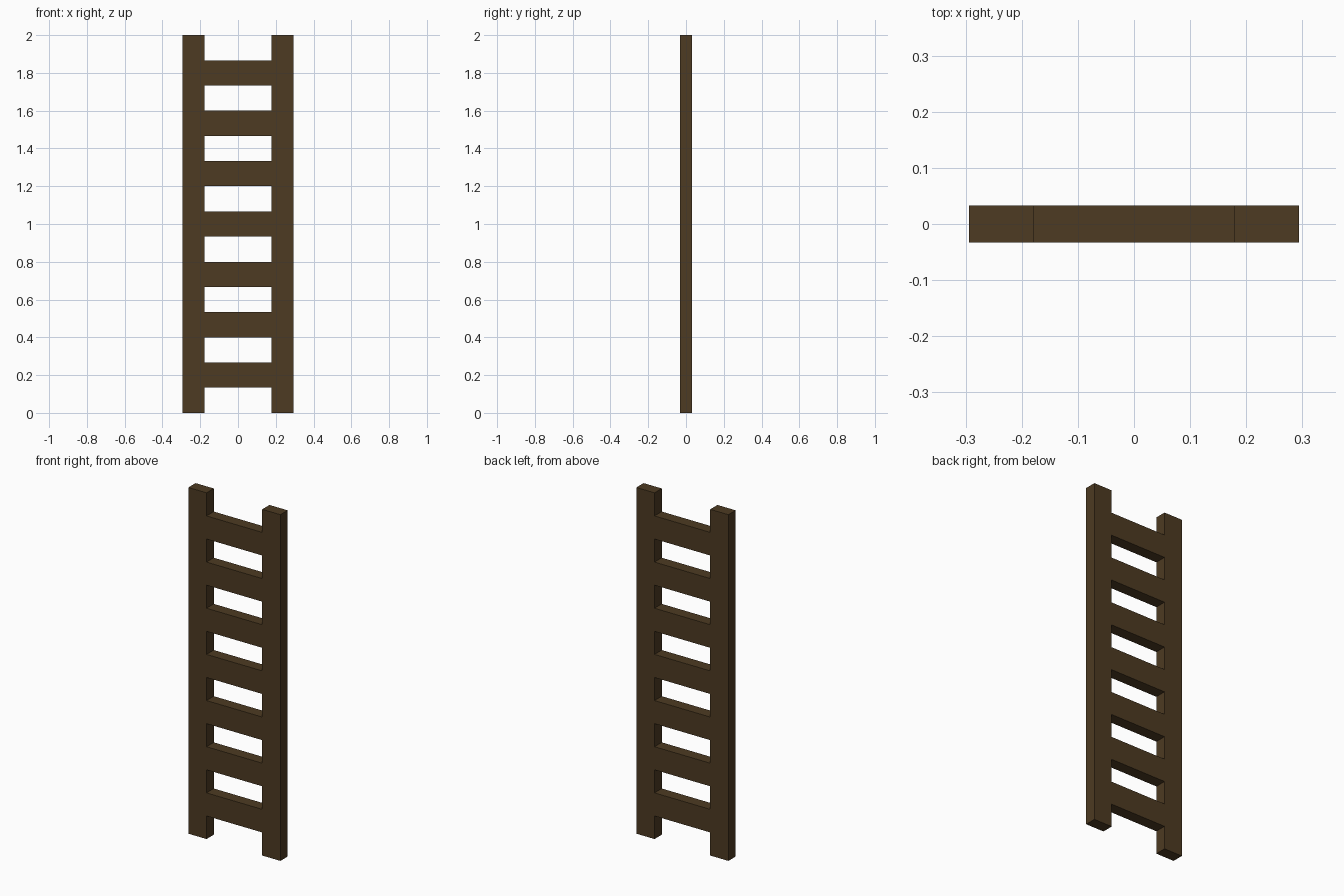
import bpy
import bmesh

if "Cube" in bpy.data.objects:
    bpy.data.objects.remove(bpy.data.objects["Cube"])

wood = bpy.data.materials.new("dark_wood")
wood.diffuse_color = (0.075, 0.043, 0.016, 1)
wood.use_nodes = True
wood.node_tree.nodes["Principled BSDF"].inputs["Base Color"].default_value = wood.diffuse_color

HALF_DEPTH = 0.033
INNER, OUTER = 0.178, 0.294
UNIT = 2 / 15          # rung height, equal to the gap between rungs


def box(name, x0, x1, z0, z1):
    """Flat-shaded board spanning the given x and z ranges."""
    bm = bmesh.new()
    bmesh.ops.create_cube(bm, size=1)
    bmesh.ops.scale(bm, vec=(x1 - x0, 2 * HALF_DEPTH, z1 - z0), verts=bm.verts)
    bmesh.ops.translate(bm, vec=((x0 + x1) / 2, 0, (z0 + z1) / 2), verts=bm.verts)
    mesh = bpy.data.meshes.new(name)
    bm.to_mesh(mesh)
    bm.free()
    mesh.materials.append(wood)
    obj = bpy.data.objects.new(name, mesh)
    bpy.context.collection.objects.link(obj)
    return obj


# Side rails
box("left_rail", -OUTER, -INNER, 0, 2)
box("right_rail", INNER, OUTER, 0, 2)

# Seven rungs fitted flush between the rails
for i in range(7):
    z = UNIT * (1 + 2 * i)
    box(f"rung_{i + 1}", -INNER, INNER, z, z + UNIT)
